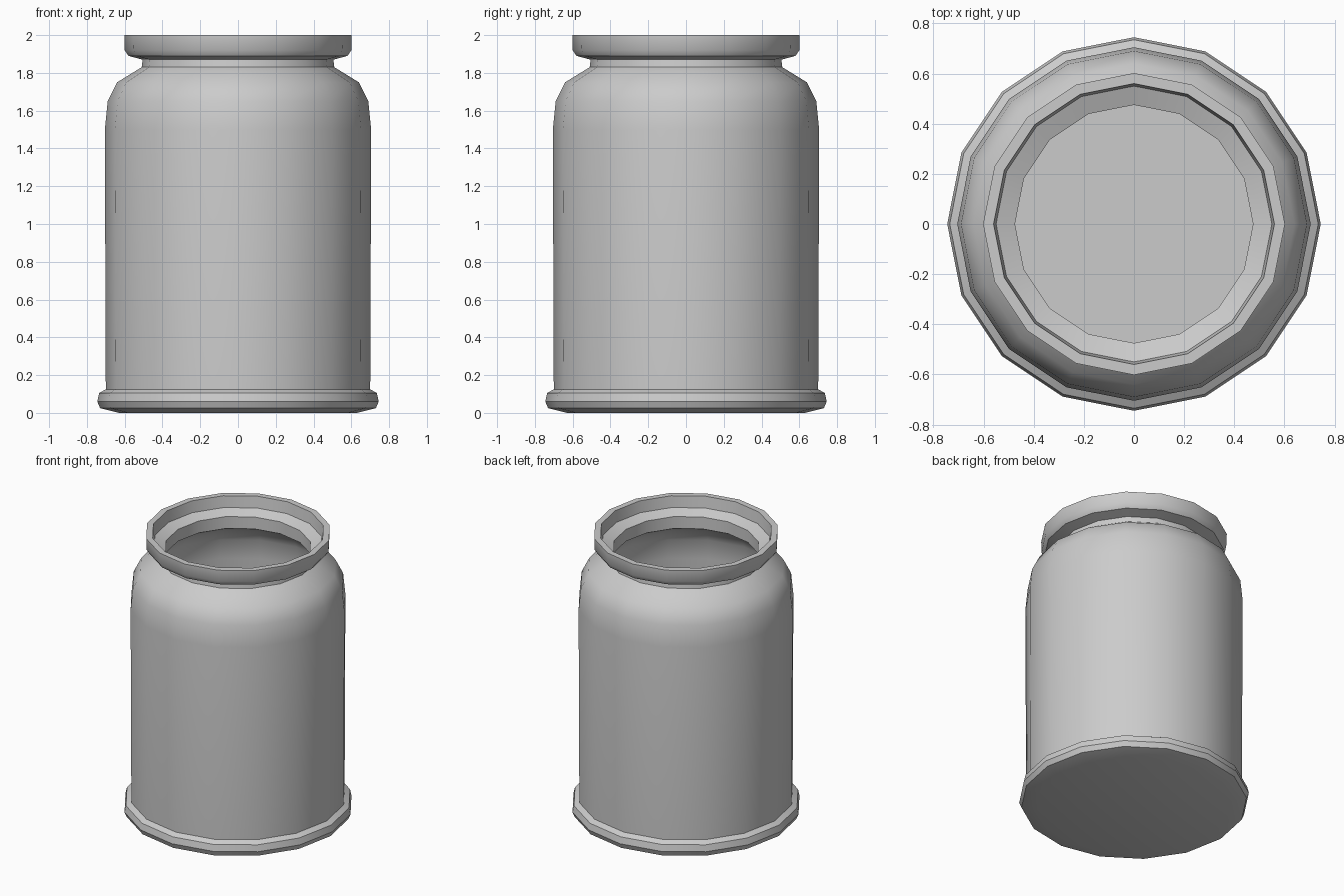
import bpy
import bmesh
import math

SIDES = 16

if "Cube" in bpy.data.objects:
    bpy.data.objects.remove(bpy.data.objects["Cube"], do_unlink=True)

grey = bpy.data.materials.new("plain_grey")
grey.use_nodes = True
grey.diffuse_color = (0.6, 0.6, 0.6, 1)
grey.node_tree.nodes["Principled BSDF"].inputs["Base Color"].default_value = (0.6, 0.6, 0.6, 1)


def lathe(name, profile, angle=35):
    """Revolve a (radius, height) profile; a radius of zero closes the shape."""
    bm = bmesh.new()
    rings = []
    for r, z in profile:
        count = SIDES if r > 0 else 1
        rings.append([bm.verts.new((r * math.cos(math.tau * i / SIDES),
                                    r * math.sin(math.tau * i / SIDES), z))
                      for i in range(count)])
    for low, high in zip(rings, rings[1:]):
        for i in range(SIDES):
            j = (i + 1) % SIDES
            corners = [low[i % len(low)], low[j % len(low)],
                       high[j % len(high)], high[i % len(high)]]
            bm.faces.new(list(dict.fromkeys(corners)))
    mesh = bpy.data.meshes.new(name)
    bm.to_mesh(mesh)
    bm.free()
    mesh.materials.append(grey)
    obj = bpy.data.objects.new(name, mesh)
    bpy.context.collection.objects.link(obj)
    bpy.ops.object.select_all(action="DESELECT")
    obj.select_set(True)
    bpy.context.view_layer.objects.active = obj
    bpy.ops.object.shade_smooth_by_angle(angle=math.radians(angle))
    return obj


# Outer skin: underside, rounded foot, straight wall, shoulder, neck and rim
outer = [(0, 0), (0.63, 0), (0.73, 0.025), (0.745, 0.06), (0.735, 0.105),
         (0.7, 0.125), (0.705, 1.5), (0.69, 1.65), (0.64, 1.75),
         (0.51, 1.83), (0.505, 1.87), (0.58, 1.89), (0.6, 1.92), (0.602, 2)]
# Inner skin: rim lip, sloped ledge, mouth, hollow and floor
inner = [(0.56, 2), (0.55, 1.92), (0.475, 1.89), (0.475, 1.805),
         (0.61, 1.73), (0.66, 1.64), (0.675, 1.5), (0.67, 0.05), (0, 0.05)]

lathe("jar", outer + inner)
